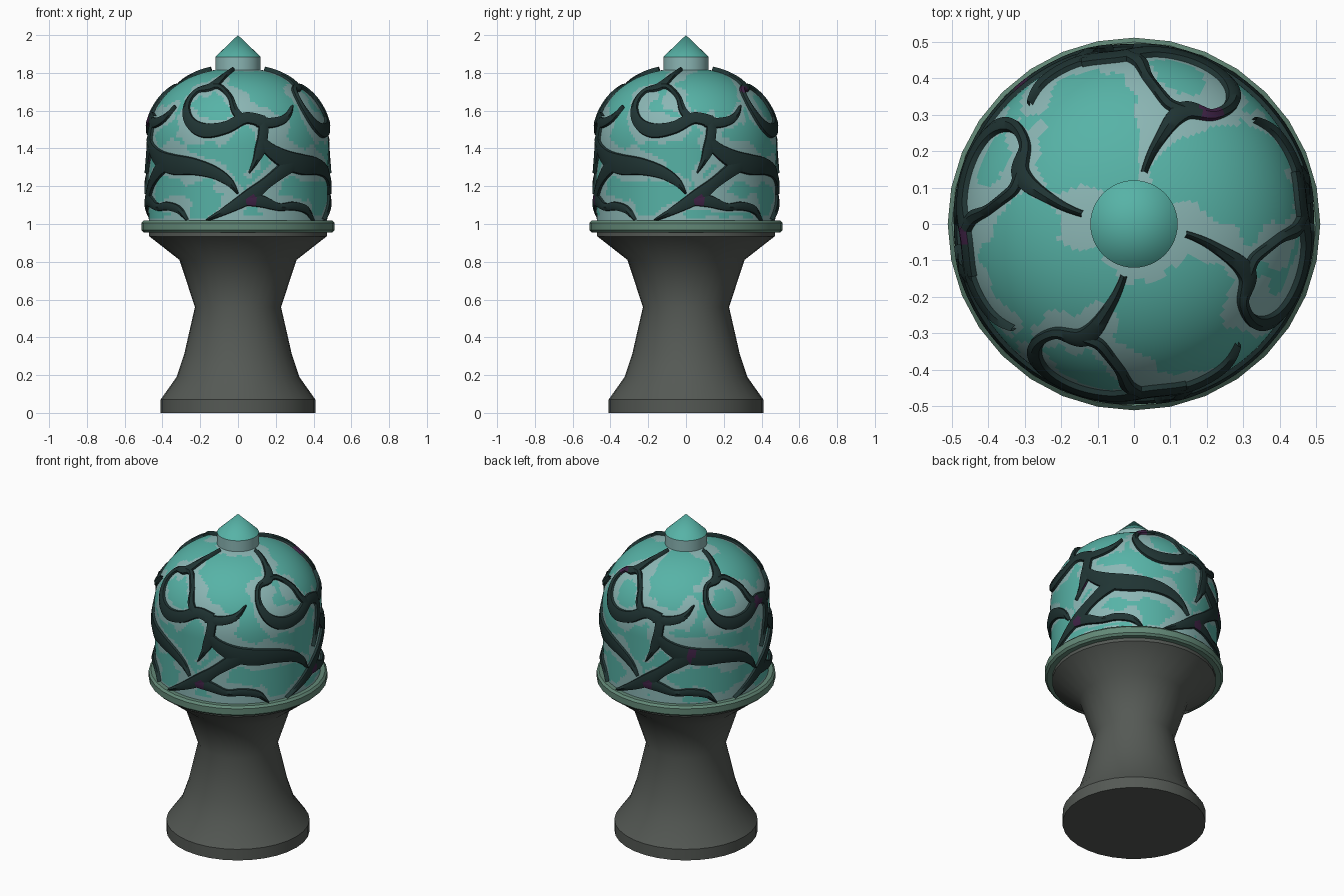
import bpy, bmesh, math
from mathutils import Vector, noise, kdtree

if "Cube" in bpy.data.objects:
    bpy.data.objects.remove(bpy.data.objects["Cube"])


def material(name, rgb):
    m = bpy.data.materials.new(name)
    m.diffuse_color = (*rgb, 1)
    m.use_nodes = True
    m.node_tree.nodes["Principled BSDF"].inputs["Base Color"].default_value = m.diffuse_color
    return m


TEAL = material("teal", (0.095, 0.45, 0.385))
PALE = material("pale_teal", (0.26, 0.47, 0.46))
VINE = material("dark_vine", (0.014, 0.034, 0.033))
PURPLE = material("dark_purple", (0.05, 0.016, 0.06))
RING = material("muted_green", (0.125, 0.25, 0.185))
STONE = material("dark_stone", (0.09, 0.10, 0.09))


def finish(name, bm, mats, angle=35):
    me = bpy.data.meshes.new(name)
    bm.to_mesh(me)
    bm.free()
    for m in mats:
        me.materials.append(m)
    ob = bpy.data.objects.new(name, me)
    bpy.context.collection.objects.link(ob)
    bpy.ops.object.select_all(action='DESELECT')
    bpy.context.view_layer.objects.active = ob
    ob.select_set(True)
    bpy.ops.object.shade_smooth_by_angle(angle=math.radians(angle))
    return ob


def lathe(profile, sides):
    """Revolve (radius, z) points, listed from bottom to top."""
    bm = bmesh.new()
    rows = []
    for r, z in profile:
        if r < 1e-4:
            rows.append([bm.verts.new((0, 0, z))] * sides)
        else:
            rows.append([bm.verts.new((r * math.sin(2 * math.pi * i / sides),
                                       -r * math.cos(2 * math.pi * i / sides), z))
                         for i in range(sides)])
    for a, b in zip(rows, rows[1:]):
        for i in range(sides):
            j = (i + 1) % sides
            bm.faces.new(list(dict.fromkeys((a[i], a[j], b[j], b[i]))))
    return bm


# Dome shape: straight wall, then a slightly squared-off cap
R, Z0, H, P = 0.48, 1.42, 0.405, 2.2


def dome_radius(z):
    if z < Z0:
        return 0.472 + 0.008 * (z - 1) / (Z0 - 1)
    return R * max(0.0, 1 - ((z - Z0) / H) ** P) ** (1 / P)


def on_dome(deg, z):
    a, r = math.radians(deg), dome_radius(z)
    return Vector((r * math.sin(a), -r * math.cos(a), z))


def dome_normal(deg, z):
    a, e = math.radians(deg), 0.002
    dr = (dome_radius(z + e) - dome_radius(z - e)) / (2 * e)
    return Vector((math.sin(a), -math.cos(a), -dr)).normalized()


# Pedestal, ring and finial
finish("pedestal", lathe([(0, 0), (0.41, 0), (0.41, 0.07), (0.325, 0.19), (0.285, 0.31),
                          (0.228, 0.56), (0.31, 0.81), (0.47, 0.935), (0.47, 0.96),
                          (0, 0.96)], 32), [STONE])
finish("ring", lathe([(0.45, 0.955), (0.50, 0.955), (0.512, 0.967), (0.512, 1.005),
                      (0.50, 1.018), (0.45, 1.018)], 32), [RING])
bm = lathe([(0, 1.78), (0.12, 1.78), (0.12, 1.885), (0, 2.0)], 48)
for f in bm.faces:
    f.material_index = 1 if f.calc_center_median().z < 1.886 else 0
finish("finial", bm, [TEAL, PALE])

# Vine branches for one quarter: (degrees from front, height, width)
BRANCHES = [
    # stem from finial and left side of the loop to the main node
    [(-11, 1.812, 0.02), (-17, 1.78, 0.035), (-24, 1.725, 0.06), (-36, 1.70, 0.035),
     (-39, 1.63, 0.04), (-33, 1.54, 0.065), (-22, 1.495, 0.085), (-8, 1.51, 0.075),
     (5, 1.56, 0.07), (17, 1.54, 0.075)],
    # right side of the loop
    [(-24, 1.725, 0.04), (-15, 1.72, 0.035), (-6, 1.67, 0.03), (-2, 1.60, 0.045),
     (3, 1.55, 0.05)],
    # upper right tendril
    [(12, 1.54, 0.06), (22, 1.535, 0.06), (33, 1.56, 0.045), (41, 1.62, 0.012)],
    # trunk and short tail
    [(17, 1.56, 0.06), (16, 1.47, 0.06), (14, 1.39, 0.065), (11, 1.33, 0.035),
     (7, 1.27, 0.008)],
    # long leaf
    [(14, 1.45, 0.05), (21, 1.39, 0.08), (32, 1.34, 0.11), (45, 1.315, 0.12),
     (60, 1.305, 0.10), (74, 1.275, 0.075), (84, 1.225, 0.05), (90, 1.16, 0.01)],
    # lower stem
    [(36, 1.32, 0.10), (27, 1.27, 0.08), (18, 1.215, 0.07), (8, 1.15, 0.085),
     (-5, 1.085, 0.055), (-20, 1.02, 0.015)],
    # bottom tendril
    [(4, 1.13, 0.07), (15, 1.12, 0.07), (27, 1.09, 0.045), (38, 1.095, 0.05),
     (49, 1.075, 0.045), (56, 1.02, 0.012)],
]


def smooth_path(pts, steps=7):
    """Catmull-Rom through the control points."""
    p = [Vector(q) for q in [pts[0]] + pts + [pts[-1]]]
    out = []
    for a, b, c, d in zip(p, p[1:], p[2:], p[3:]):
        for k in range(steps):
            t = k / steps
            out.append(0.5 * (2 * b + (c - a) * t + (2 * a - 5 * b + 4 * c - d) * t * t
                              + (3 * b - a - 3 * c + d) * t ** 3))
    return out + [p[-1]]


# Vines: raised ribbons hugging the dome, four copies round it
SECTION = [(-0.5, -0.014), (-0.42, 0.012), (0, 0.021), (0.42, 0.012), (0.5, -0.014)]
SPOTS = [on_dome(a, z) for a, z in
         [(8, 1.13), (98, 1.13), (188, 1.13), (-82, 1.52), (-73, 1.31),
          (107, 1.33), (146, 1.70), (218, 1.33), (-86, 1.55)]]
bm = bmesh.new()
samples = []
for quarter in range(4):
    for branch in BRANCHES:
        path = smooth_path([(a + 90 * quarter, z, w) for a, z, w in branch])
        pos = [on_dome(a, z) for a, z, w in path]
        rows = []
        for i, (a, z, w) in enumerate(path):
            n = dome_normal(a, z)
            t = pos[min(i + 1, len(pos) - 1)] - pos[max(i - 1, 0)]
            side = t.cross(n).normalized()
            rows.append([bm.verts.new(pos[i] + side * w * s + n * h) for s, h in SECTION])
            samples.append((pos[i], w / 2))
        for a, b in zip(rows, rows[1:]):
            for k in range(len(SECTION) - 1):
                f = bm.faces.new((a[k], a[k + 1], b[k + 1], b[k]))
                c = f.calc_center_median()
                if min((c - s).length for s in SPOTS) < 0.036:
                    f.material_index = 1
finish("vines", bm, [VINE, PURPLE], 50)

# Dome: pale blotches follow the vines, the bottom edge and the crown
tree = kdtree.KDTree(len(samples))
for i, (p, w) in enumerate(samples):
    tree.insert(p, i)
tree.balance()
profile = [(dome_radius(1 + 0.42 * k / 28), 1 + 0.42 * k / 28) for k in range(28)]
for k in range(41):
    t = k / 40 * 1.47
    profile.append((R * math.cos(t) ** (2 / P), Z0 + H * math.sin(t) ** (2 / P)))
bm = lathe(profile, 200)
for f in bm.faces:
    c = f.calc_center_median()
    _, i, d = tree.find(c)
    n = noise.noise(c * 6 + Vector((3.1, 7.7, 1.3))) + 0.4 * noise.noise(c * 15)
    near_vine = d - samples[i][1] < 0.028 + 0.075 * n
    bottom = c.z < 1.05 + 0.05 * n
    crown = math.hypot(c.x, c.y) < 0.15 + 0.14 * n and c.z > 1.6
    f.material_index = 1 if near_vine or bottom or crown else 0
finish("dome", bm, [TEAL, PALE])
